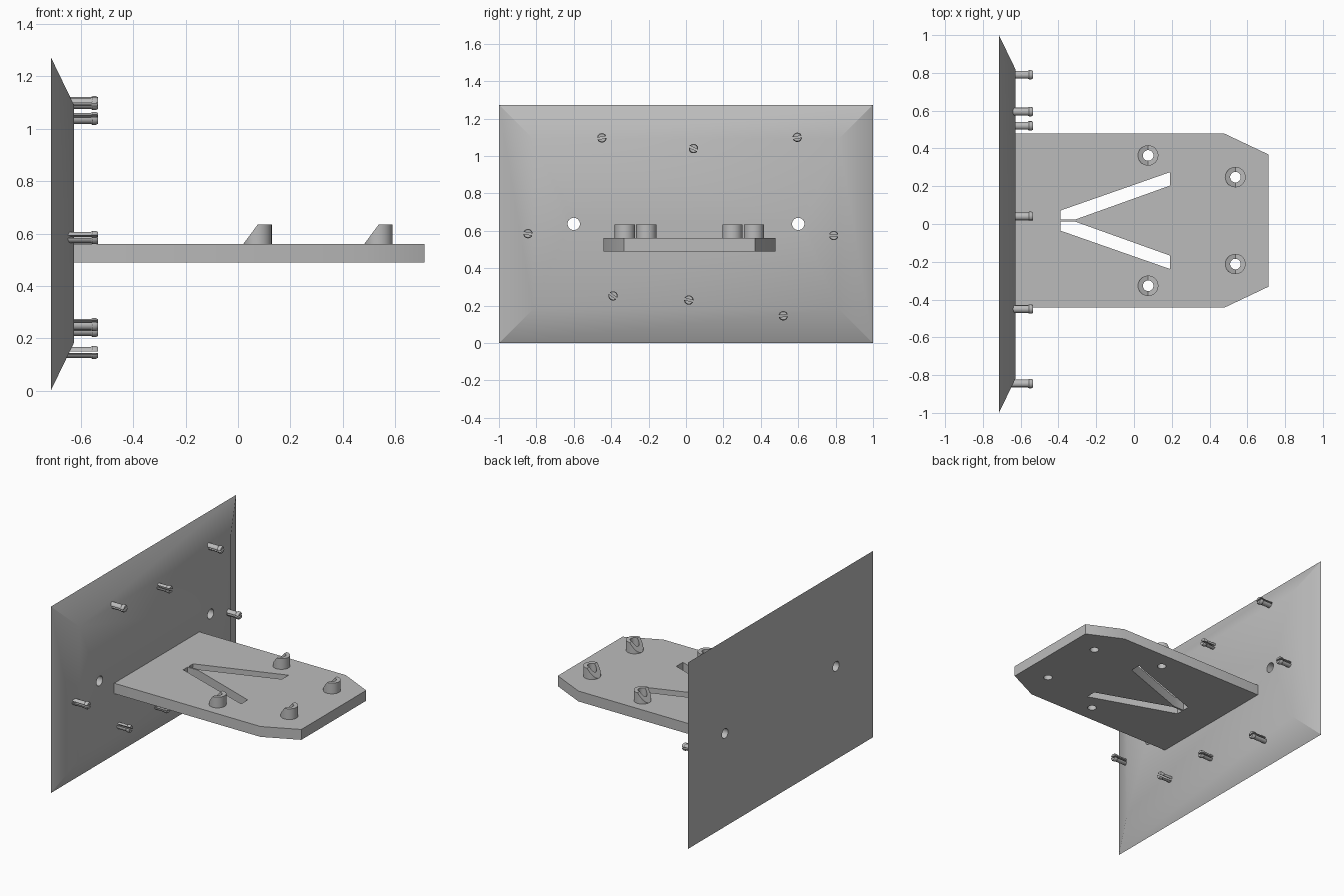
import bpy, bmesh, math
from mathutils import Matrix, Vector

cube = bpy.data.objects.get("Cube")
if cube:
    bpy.data.objects.remove(cube, do_unlink=True)

grey = bpy.data.materials.new("plain_grey")
grey.use_nodes = True
COLOUR = (0.5, 0.5, 0.5, 1)
grey.diffuse_color = COLOUR
grey.node_tree.nodes["Principled BSDF"].inputs["Base Color"].default_value = COLOUR


def make(name, bm):
    bmesh.ops.recalc_face_normals(bm, faces=bm.faces[:])
    mesh = bpy.data.meshes.new(name)
    bm.to_mesh(mesh)
    bm.free()
    ob = bpy.data.objects.new(name, mesh)
    bpy.context.collection.objects.link(ob)
    mesh.materials.append(grey)
    return ob


def prism(name, points, z0, z1):
    bm = bmesh.new()
    face = bm.faces.new([bm.verts.new((x, y, z0)) for x, y in points])
    top = bmesh.ops.extrude_face_region(bm, geom=[face])["geom"]
    verts = [g for g in top if isinstance(g, bmesh.types.BMVert)]
    bmesh.ops.translate(bm, vec=(0, 0, z1 - z0), verts=verts)
    return make(name, bm)


def cylinder(name, centre, radius, depth, along_x=False):
    bm = bmesh.new()
    turn = Matrix.Rotation(math.pi / 2, 4, "Y") if along_x else Matrix()
    bmesh.ops.create_cone(bm, cap_ends=True, segments=32, radius1=radius, radius2=radius,
                          depth=depth, matrix=Matrix.Translation(centre) @ turn)
    return make(name, bm)


def cut(ob, cutters):
    bpy.context.view_layer.objects.active = ob
    for cutter in cutters:
        mod = ob.modifiers.new("cut", "BOOLEAN")
        mod.operation = "DIFFERENCE"
        mod.solver = "EXACT"
        mod.object = cutter
        bpy.ops.object.modifier_apply(modifier=mod.name)
        bpy.data.objects.remove(cutter, do_unlink=True)


def smooth(ob):
    bpy.ops.object.select_all(action="DESELECT")
    ob.select_set(True)
    bpy.context.view_layer.objects.active = ob
    bpy.ops.object.shade_smooth_by_angle(angle=math.radians(30))


# Wall plate with bevelled rim and two screw holes
BACK, FACE, HEIGHT = -0.715, -0.627, 1.274
bm = bmesh.new()
rings = []
for x, inset in ((BACK, 0), (FACE, 0.182)):
    y, low, high = 1 - inset, inset, HEIGHT - inset
    rings.append([bm.verts.new((x, a, b)) for a, b in ((-y, low), (y, low), (y, high), (-y, high))])
for ring in rings:
    bm.faces.new(ring)
for i in range(4):
    j = (i + 1) % 4
    bm.faces.new((rings[0][i], rings[0][j], rings[1][j], rings[1][i]))
plate = make("wall_plate", bm)
cut(plate, [cylinder("hole", (-0.67, y, 0.637), 0.033, 0.3, True) for y in (-0.6, 0.6)])
smooth(plate)

# Shelf with clipped corners, two slanting slots and four peg holes
MID, BOTTOM, TOP = 0.018, 0.49, 0.561
half = [(FACE - 0.01, 0.46), (0.48, 0.46), (0.712, 0.35)]
outline = [(x, MID + y) for x, y in half] + [(x, MID - y) for x, y in reversed(half)]
shelf = prism("shelf", outline, BOTTOM, TOP)
slot = [(-0.39, 0.006), (-0.31, 0.006), (0.19, 0.185), (0.19, 0.256), (-0.39, 0.053)]
pegs = [(x, MID + side * y) for x, y in ((0.075, 0.345), (0.537, 0.23)) for side in (1, -1)]
cutters = [prism("slot", [(x, MID + s * y) for x, y in slot], 0.4, 0.7) for s in (1, -1)]
cutters += [cylinder("hole", (x, y, 0.53), 0.028, 0.4) for x, y in pegs]
cut(shelf, cutters)
smooth(shelf)

# Hollow pegs, each sliced at a slant on the wall side
PEG, PEG_TOP = 0.054, 0.634
for i, (x, y) in enumerate(pegs):
    peg = cylinder(f"peg_{i + 1}", (x, y, (TOP + PEG_TOP) / 2), PEG, PEG_TOP - TOP)
    wedge = bmesh.new()
    profile = [(x - PEG, TOP), (x, PEG_TOP), (x + 0.03, PEG_TOP + 0.042), (x - 0.2, PEG_TOP + 0.042), (x - 0.2, TOP)]
    sides = [[wedge.verts.new((a, y + s, b)) for a, b in profile] for s in (-0.1, 0.1)]
    for side in sides:
        wedge.faces.new(side)
    for a in range(len(profile)):
        b = (a + 1) % len(profile)
        wedge.faces.new((sides[0][a], sides[0][b], sides[1][b], sides[1][a]))
    cut(peg, [make("wedge", wedge), cylinder("hole", (x, y, 0.6), 0.028, 0.4)])
    smooth(peg)

# Split snap pins on the wall plate: (y, z, slot angle in degrees)
PINS = [(-0.45, 1.097, 10), (0.04, 1.04, -25), (0.595, 1.1, 10), (-0.845, 0.585, -10),
        (0.79, 0.575, 0), (-0.39, 0.252, -35), (0.015, 0.23, -15), (0.52, 0.146, 5)]
PROFILE = [(-0.67, 0.021), (-0.562, 0.021), (-0.556, 0.025), (-0.543, 0.025), (-0.535, 0.021)]
GAP = 0.005
for i, (y, z, angle) in enumerate(PINS):
    bm = bmesh.new()
    for side in (0, 180):
        loops = []
        for x, r in PROFILE:
            start = math.asin(GAP / r)
            arc = [start + (math.pi - 2 * start) * k / 12 for k in range(13)]
            turn = math.radians(angle + side)
            loops.append([bm.verts.new((x, y + r * math.cos(t + turn), z + r * math.sin(t + turn))) for t in arc])
        bm.faces.new(loops[0])
        bm.faces.new(loops[-1])
        for a, b in zip(loops, loops[1:]):
            for k in range(len(a)):
                n = (k + 1) % len(a)
                bm.faces.new((a[k], a[n], b[n], b[k]))
    smooth(make(f"snap_pin_{i + 1}", bm))
